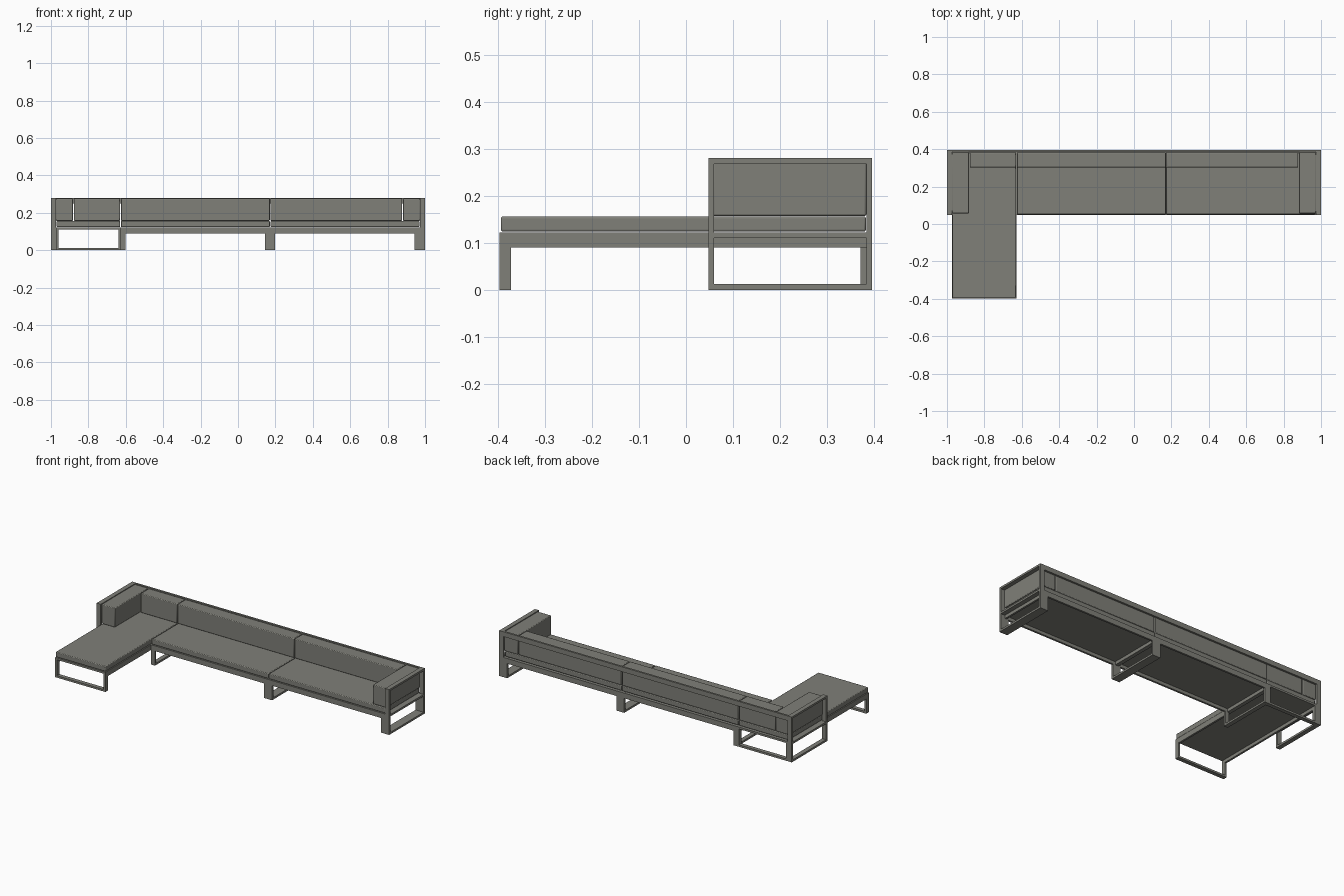
import bpy

cube = bpy.data.objects.get("Cube")
if cube:
    bpy.data.objects.remove(cube, do_unlink=True)

GREY = (0.215, 0.215, 0.19, 1)
mat = bpy.data.materials.new("warm grey")
mat.use_nodes = True
mat.diffuse_color = GREY
mat.node_tree.nodes["Principled BSDF"].inputs["Base Color"].default_value = GREY

T = 0.012            # bar thickness
W = 0.027            # bar width
FRONT, BACK = 0.048, 0.396
RAIL, SEAT = 0.09, 0.122


def box(name, x, y, z, bevel=0):
    """Box spanning the given x, y and z ranges."""
    bpy.ops.mesh.primitive_cube_add(
        size=1, location=[(a + b) / 2 for a, b in (x, y, z)])
    ob = bpy.context.object
    ob.name = name
    ob.scale = [b - a for a, b in (x, y, z)]
    bpy.ops.object.transform_apply(location=False, rotation=False, scale=True)
    ob.data.materials.append(mat)
    if bevel:
        mod = ob.modifiers.new("soft edge", 'BEVEL')
        mod.width = bevel
        mod.segments = 2
        bpy.ops.object.shade_smooth_by_angle()
    return ob


def loop_y(name, x, top):
    """Flat bar loop running front to back."""
    y = (FRONT, BACK)
    box(name + "_foot", x, y, (0, T))
    box(name + "_top", x, y, (top - T, top))
    box(name + "_front_post", x, (FRONT, FRONT + T), (T, top - T))
    box(name + "_back_post", x, (BACK - T, BACK), (T, top - T))


def loop_x(name, x, y, top):
    """Flat bar loop running side to side."""
    box(name + "_foot", x, y, (0, T))
    box(name + "_top", x, y, (top - T, top))
    box(name + "_right_post", (x[0], x[0] + T), y, (T, top - T))
    box(name + "_left_post", (x[1] - T, x[1]), y, (T, top - T))


def cushion(name, x, y, z):
    g = 0.002
    box(name, (x[0] + g, x[1] - g), (y[0] + g, y[1] - g), z, 0.004)


# Arm frames and arm cushions
for side, s in (("right", -1), ("left", 1)):
    x = sorted((s * 0.972, s))
    loop_y(side + "_arm_frame", x, 0.28)
    box(side + "_arm_rail", x, (FRONT + T, BACK - T), (SEAT - T, SEAT))
    cushion(side + "_arm_cushion", sorted((s * 0.88, s * 0.976)),
            (0.055, 0.386), (0.157, 0.276))

# Chaise: end loops, side rails, deck and cushion
CH = (-0.972, -0.628)
loop_x("chaise_front_leg", CH, (-0.397, -0.372), SEAT)
loop_x("chaise_back_leg", CH, (BACK - 0.025, BACK), SEAT)
for side, x in (("right", (CH[0], CH[0] + T)), ("left", (CH[1] - T, CH[1]))):
    box("chaise_" + side + "_rail", x, (-0.372, BACK - 0.025), (RAIL, SEAT))
box("chaise_deck", (CH[0] + T, CH[1] - T), (-0.372, BACK - 0.025),
    (SEAT - T, SEAT - 0.002))
cushion("chaise_cushion", CH, (-0.396, 0.385), (0.124, 0.156))

# Two sofa modules: leg loops, rails, deck and seat cushion
for name, x in (("middle", (-0.628, 0.172)), ("end", (0.172, 0.972))):
    loop_y(name + "_right_leg", (x[0], x[0] + W), SEAT)
    loop_y(name + "_left_leg", (x[1] - W, x[1]), SEAT)
    inner = (x[0] + W, x[1] - W)
    box(name + "_front_rail", inner, (FRONT, FRONT + T), (RAIL, SEAT))
    box(name + "_back_rail", inner, (BACK - T, BACK), (RAIL, SEAT))
    for side, a in (("right", x[0]), ("left", x[1] - T)):
        box(name + "_" + side + "_rail", (a, a + T),
            (FRONT + T, BACK - T), (RAIL, SEAT - T))
    box(name + "_deck", inner, (FRONT + T, BACK - T), (SEAT - T, SEAT - 0.002))
    cushion(name + "_seat_cushion", x, (0.05, 0.385), (0.124, 0.156))

# Back bar and back cushions
box("back_top_bar", (-0.972, 0.972), (BACK - T, BACK), (0.25, 0.28))
for name, x in (("chaise", (-0.88, -0.628)), ("middle", (-0.628, 0.172)),
                ("end", (0.172, 0.88))):
    cushion(name + "_back_cushion", x, (0.3, 0.384), (0.157, 0.276))
